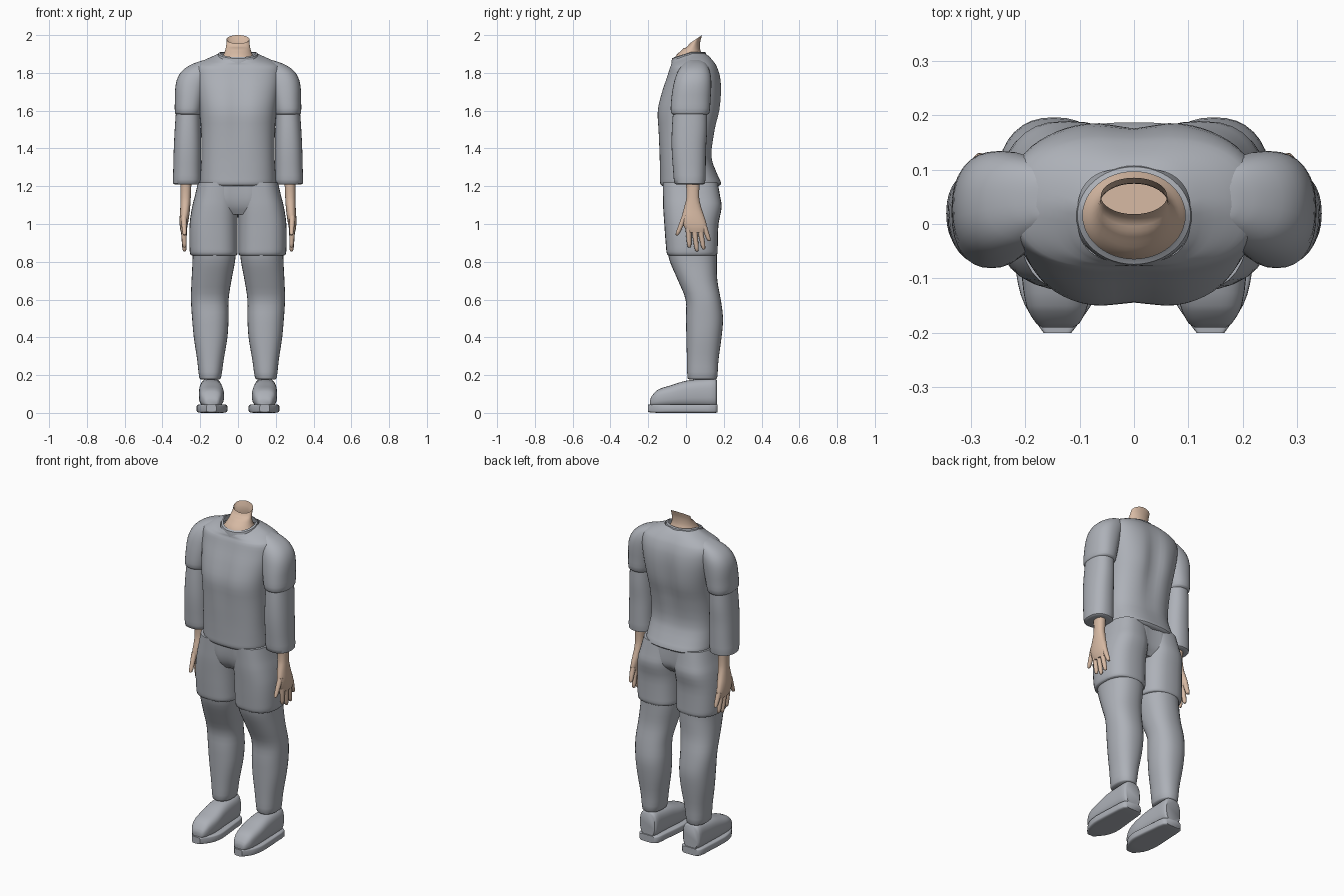
import bpy, bmesh, math


def material(name, rgb):
    m = bpy.data.materials.new(name)
    m.diffuse_color = (*rgb, 1)
    return m


GREY = material("grey cloth", (0.42, 0.44, 0.48))
SKIN = material("skin", (0.68, 0.49, 0.37))


def smooth_rings(rings, steps):
    """Hermite interpolation of ring tuples along their first value."""
    out = []
    n = len(rings)

    def slope(i):
        a, b = rings[max(i - 1, 0)], rings[min(i + 1, n - 1)]
        return [(q - p) / (b[0] - a[0]) for p, q in zip(a, b)]

    for i in range(n - 1):
        a, b, ma, mb = rings[i], rings[i + 1], slope(i), slope(i + 1)
        d = b[0] - a[0]
        for k in range(steps):
            s = k / steps
            h0, h1 = 2 * s**3 - 3 * s**2 + 1, s**3 - 2 * s**2 + s
            h2, h3 = -2 * s**3 + 3 * s**2, s**3 - s**2
            r = [h0 * p + h1 * d * u + h2 * q + h3 * d * v
                 for p, q, u, v in zip(a, b, ma, mb)]
            r[0] = a[0] + d * s
            out.append(r)
    return out + [rings[-1]]


def loft(name, mat, rings, power=2.3, axis="z", steps=3, seg=32,
         caps=(True, True), mirror=False, warp=None):
    """Skin superellipse rings given as (t, x0, x1, v0, v1)."""
    bm = bmesh.new()
    loops = []
    for t, x0, x1, v0, v1 in smooth_rings(rings, steps):
        loop = []
        for i in range(seg):
            a = 2 * math.pi * i / seg
            c, s = math.cos(a), math.sin(a)
            u = (x0 + x1) / 2 + (x1 - x0) / 2 * math.copysign(abs(c) ** (2 / power), c)
            v = (v0 + v1) / 2 + (v1 - v0) / 2 * math.copysign(abs(s) ** (2 / power), s)
            p = (u, v, t) if axis == "z" else (u, t, v)
            loop.append(bm.verts.new(warp(*p) if warp else p))
        loops.append(loop)
    for a, b in zip(loops, loops[1:]):
        for i in range(seg):
            j = (i + 1) % seg
            bm.faces.new((a[i], a[j], b[j], b[i]))
    if caps[0]:
        bm.faces.new(loops[0])
    if caps[1]:
        bm.faces.new(loops[-1])
    bmesh.ops.recalc_face_normals(bm, faces=bm.faces[:])
    me = bpy.data.meshes.new(name)
    bm.to_mesh(me)
    bm.free()
    me.materials.append(mat)
    me.shade_smooth()
    me.set_sharp_from_angle(angle=math.radians(45))
    ob = bpy.data.objects.new(name, me)
    bpy.context.collection.objects.link(ob)
    if mirror:
        ob.modifiers.new("mirror", "MIRROR").use_mirror_merge = False
    return ob


def front(y):
    return min(max((0.03 - y) / 0.1, 0), 1)


# Shirt body: hollow along the spine and breastbone, neckline lower in front
def shirt_warp(x, y, z):
    chest = math.exp(-((z - 1.62) / 0.2) ** 2)
    y -= 0.02 * chest * math.exp(-(x / 0.05) ** 2) * (1 if y > 0 else -0.6)
    z -= 0.035 * front(y) * min(max((z - 1.83) / 0.06, 0), 1)
    return x, y, z


loft("shirt_body", GREY, [
    (1.2, -0.188, 0.188, -0.125, 0.172), (1.212, -0.2, 0.2, -0.136, 0.187),
    (1.25, -0.2, 0.2, -0.138, 0.172), (1.35, -0.194, 0.194, -0.141, 0.138),
    (1.5, -0.196, 0.196, -0.15, 0.158), (1.6, -0.205, 0.205, -0.155, 0.183),
    (1.7, -0.22, 0.22, -0.131, 0.191), (1.78, -0.23, 0.23, -0.103, 0.184),
    (1.835, -0.225, 0.225, -0.086, 0.165), (1.865, -0.185, 0.185, -0.08, 0.145),
    (1.89, -0.13, 0.13, -0.078, 0.122), (1.902, -0.104, 0.104, -0.072, 0.104)],
    power=2.6, seg=64, caps=(True, False), warp=shirt_warp)

# Collar band
loft("collar", GREY, [
    (1.868, -0.112, 0.112, -0.078, 0.112), (1.89, -0.109, 0.109, -0.077, 0.109),
    (1.907, -0.104, 0.104, -0.074, 0.105), (1.909, -0.098, 0.098, -0.068, 0.1),
    (1.911, -0.094, 0.094, -0.064, 0.096)],
    power=2, steps=1, seg=48, caps=(False, False),
    warp=lambda x, y, z: (x, y, z - 0.03 * front(y)))

# Neck with a slanted open rim
loft("neck", SKIN, [
    (1.85, -0.104, 0.104, -0.07, 0.104), (1.87, -0.095, 0.095, -0.064, 0.098),
    (1.895, -0.078, 0.078, -0.05, 0.085), (1.92, -0.068, 0.068, -0.024, 0.076),
    (1.95, -0.062, 0.062, 0.005, 0.075), (1.97, -0.061, 0.061, 0.018, 0.085)],
    power=2, caps=(True, False),
    warp=lambda x, y, z: (x, y, z + (y - 0.04) * 0.67 * max(0, (z - 1.93) / 0.04)))

# Sleeves
loft("upper_sleeve", GREY, [
    (1.578, 0.2, 0.325, -0.068, 0.112), (1.59, 0.193, 0.334, -0.08, 0.124),
    (1.66, 0.18, 0.334, -0.078, 0.13), (1.73, 0.165, 0.331, -0.068, 0.134),
    (1.78, 0.15, 0.317, -0.055, 0.132), (1.82, 0.13, 0.286, -0.036, 0.122),
    (1.85, 0.12, 0.235, -0.01, 0.105), (1.868, 0.12, 0.18, 0.01, 0.08)],
    mirror=True)
loft("lower_sleeve", GREY, [
    (1.208, 0.21, 0.33, -0.046, 0.086), (1.214, 0.198, 0.343, -0.06, 0.1),
    (1.28, 0.196, 0.343, -0.068, 0.104), (1.4, 0.195, 0.34, -0.076, 0.106),
    (1.5, 0.197, 0.335, -0.075, 0.112), (1.6, 0.2, 0.328, -0.068, 0.112)],
    mirror=True)

# Forearm and palm
loft("hand", SKIN, [
    (0.955, 0.272, 0.302, 0.01, 0.1), (0.985, 0.268, 0.308, -0.01, 0.11),
    (1.03, 0.26, 0.309, -0.022, 0.1), (1.08, 0.254, 0.306, -0.012, 0.083),
    (1.14, 0.25, 0.304, 0.002, 0.07), (1.26, 0.245, 0.305, -0.003, 0.075)],
    seg=20, mirror=True)

# Fingers: base y, base z, tip y, tip z
for name, y0, z0, y1, z1 in [
        ("thumb", -0.005, 1.045, -0.048, 0.94), ("index_finger", 0.012, 0.985, 0.018, 0.875),
        ("middle_finger", 0.043, 0.98, 0.058, 0.855), ("ring_finger", 0.073, 0.98, 0.094, 0.865),
        ("little_finger", 0.095, 0.99, 0.123, 0.91)]:
    rings = []
    for f, r in [(1, 0.004), (0.96, 0.009), (0.8, 0.012), (0.4, 0.014), (0, 0.016)]:
        y, z = y0 + (y1 - y0) * f, z0 + (z1 - z0) * f
        x = 0.287 - 0.004 * f
        rings.append((z, x - r, x + r, y - r, y + r))
    loft(name, SKIN, rings, power=2, seg=12, steps=1, mirror=True)

# Shorts
loft("shorts_hips", GREY, [
    (1.05, -0.13, 0.13, -0.085, 0.135), (1.09, -0.19, 0.19, -0.108, 0.165),
    (1.14, -0.215, 0.215, -0.12, 0.172), (1.22, -0.21, 0.21, -0.124, 0.17)],
    power=2.6, seg=48,
    warp=lambda x, y, z: (x, y - 0.015 * math.exp(-(x / 0.03) ** 2) * (1 if y > 0 else -1), z))
loft("shorts_leg", GREY, [
    (0.832, 0.014, 0.242, -0.088, 0.152), (0.838, 0.004, 0.252, -0.1, 0.165),
    (0.88, 0.002, 0.257, -0.106, 0.168), (1.0, 0.002, 0.256, -0.115, 0.172),
    (1.09, 0.0, 0.243, -0.121, 0.189), (1.15, 0.0, 0.228, -0.122, 0.18),
    (1.22, 0.0, 0.212, -0.123, 0.168)],
    power=2.6, mirror=True)

# Trouser legs
loft("leg", GREY, [
    (0.178, 0.098, 0.198, 0.015, 0.158), (0.185, 0.09, 0.205, 0.008, 0.165),
    (0.28, 0.076, 0.216, 0.005, 0.172), (0.4, 0.056, 0.234, 0.002, 0.188),
    (0.5, 0.05, 0.243, 0.0, 0.196), (0.6, 0.05, 0.249, -0.002, 0.184),
    (0.7, 0.035, 0.246, -0.042, 0.166), (0.8, 0.016, 0.241, -0.085, 0.163),
    (0.86, 0.01, 0.241, -0.1, 0.163)],
    power=2.3, mirror=True)

# Shoes
loft("shoe_upper", GREY, [
    (-0.19, 0.112, 0.168, 0.04, 0.07), (-0.182, 0.1, 0.18, 0.035, 0.088),
    (-0.15, 0.085, 0.198, 0.03, 0.122), (-0.08, 0.074, 0.207, 0.03, 0.146),
    (0.0, 0.078, 0.207, 0.03, 0.17), (0.09, 0.083, 0.204, 0.03, 0.18),
    (0.152, 0.087, 0.2, 0.03, 0.183), (0.163, 0.096, 0.19, 0.035, 0.174)],
    power=2.8, axis="y", mirror=True)
loft("shoe_sole", GREY, [
    (-0.2, 0.115, 0.166, 0.004, 0.044), (-0.15, 0.079, 0.2, 0, 0.046),
    (-0.11, 0.062, 0.213, 0, 0.046), (-0.06, 0.056, 0.219, 0, 0.046),
    (0.08, 0.07, 0.212, 0, 0.046), (0.15, 0.078, 0.206, 0, 0.046),
    (0.168, 0.095, 0.19, 0.002, 0.044)],
    power=6, axis="y", steps=2, mirror=True)
